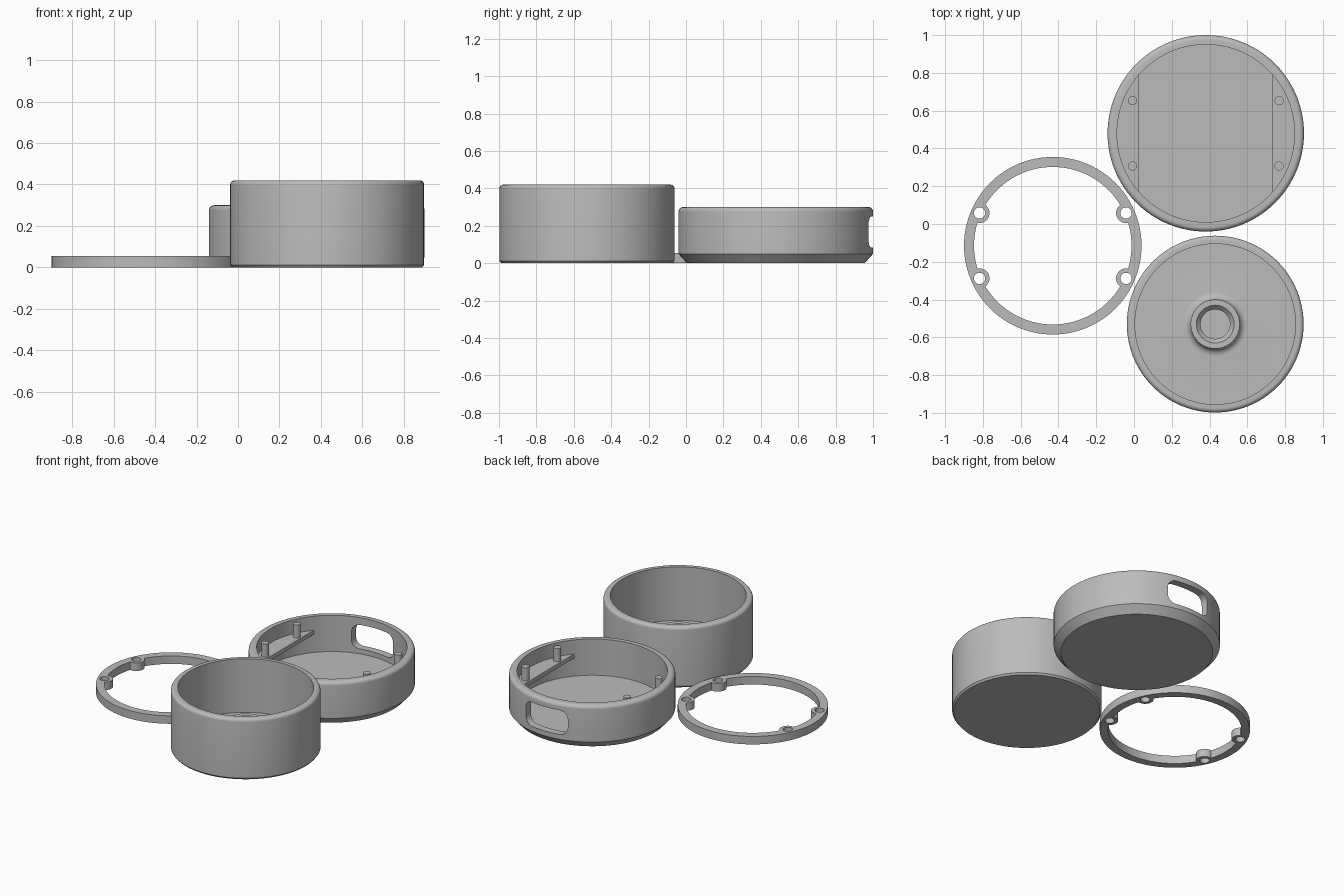
import bpy, bmesh, math
from mathutils import Matrix, Vector

if "Cube" in bpy.data.objects:
    bpy.data.objects.remove(bpy.data.objects["Cube"])

SEG = 96
grey = bpy.data.materials.new("plain grey")
grey.diffuse_color = (0.5, 0.5, 0.5, 1)
grey.use_nodes = True
grey.node_tree.nodes["Principled BSDF"].inputs["Base Color"].default_value = grey.diffuse_color


def make(name, bm, loc):
    bmesh.ops.recalc_face_normals(bm, faces=bm.faces)
    me = bpy.data.meshes.new(name)
    bm.to_mesh(me)
    bm.free()
    me.materials.append(grey)
    ob = bpy.data.objects.new(name, me)
    ob.location = loc
    bpy.context.collection.objects.link(ob)
    return ob


def lathe(name, profile, loc):
    """Revolve an (r, z) profile that starts and ends on the axis."""
    bm = bmesh.new()
    rings = []
    for r, z in profile:
        n = SEG if r else 1
        rings.append([bm.verts.new((r * math.cos(2 * math.pi * i / n),
                                    r * math.sin(2 * math.pi * i / n), z)) for i in range(n)])
    for a, b in zip(rings, rings[1:]):
        for i in range(SEG):
            j = (i + 1) % SEG
            quad = [a[i % len(a)], a[j % len(a)], b[j % len(b)], b[i % len(b)]]
            bm.faces.new(list(dict.fromkeys(quad)))
    return make(name, bm, loc)


def prism(name, pts, z0, z1, loc, rot=None):
    """Extrude a flat outline from z0 to z1, optionally turned."""
    bm = bmesh.new()
    f = bm.faces.new([bm.verts.new((x, y, z0)) for x, y in pts])
    ext = bmesh.ops.extrude_face_region(bm, geom=[f])
    bmesh.ops.translate(bm, vec=(0, 0, z1 - z0),
                        verts=[v for v in ext["geom"] if isinstance(v, bmesh.types.BMVert)])
    if rot:
        bm.transform(rot)
    return make(name, bm, loc)


def arc(cx, cy, r, a0, a1, n):
    return [(cx + r * math.cos(math.radians(a0 + (a1 - a0) * i / n)),
             cy + r * math.sin(math.radians(a0 + (a1 - a0) * i / n))) for i in range(n + 1)]


def disc(name, r, z0, z1, loc, n=32):
    return prism(name, arc(0, 0, r, 0, 360, n)[:-1], z0, z1, loc)


def cut(ob, tool):
    m = ob.modifiers.new("cut", "BOOLEAN")
    m.operation, m.solver, m.object = "DIFFERENCE", "EXACT", tool
    bpy.context.view_layer.objects.active = ob
    bpy.ops.object.modifier_apply(modifier=m.name)
    bpy.data.objects.remove(tool)


def smooth(ob):
    bpy.ops.object.select_all(action="DESELECT")
    ob.select_set(True)
    bpy.context.view_layer.objects.active = ob
    bpy.ops.object.shade_smooth_by_angle(angle=math.radians(30))


corners = [(sx * 0.388, sy * 0.173) for sx in (-1, 1) for sy in (-1, 1)]

# Shallow cup: chamfered foot, rounded rim, flat floor
base = Vector((0.38, 0.48, 0))
shallow = lathe("shallow_cup", [(0, 0), (0.475, 0), (0.52, 0.05)]
                + arc(0.495, 0.275, 0.025, 0, 90, 6)
                + [(0.47, 0.30), (0.47, 0.05), (0, 0.05)], base)

# Rounded slot through the back wall
w, z0, z1, r = 0.16, 0.083, 0.25, 0.055
outline = (arc(w - r, z1 - r, r, 0, 90, 8) + arc(r - w, z1 - r, r, 90, 180, 8)
           + arc(r - w, z0 + r, r, 180, 270, 8) + arc(w - r, z0 + r, r, 270, 360, 8))
cut(shallow, prism("slot", outline, -0.6, -0.35, base, Matrix.Rotation(math.pi / 2, 4, "X")))
smooth(shallow)

# Side ledges with four pegs
half = math.degrees(math.acos(0.354 / 0.475))
for name, a in (("right_ledge", 0), ("left_ledge", 180)):
    prism(name, arc(0, 0, 0.475, a - half, a + half, 24), 0.175, 0.203, base)
for x, y in corners:
    smooth(disc("peg", 0.024, 0.19, 0.293, base + Vector((x, y, 0))))

# Deep cup with a hollow flared boss on its floor
smooth(lathe("deep_cup", [(0, 0), (0.458, 0), (0.468, 0.012)]
             + arc(0.446, 0.398, 0.022, 0, 90, 6)
             + [(0.425, 0.42), (0.425, 0.05)]
             + arc(0.17, 0.09, 0.04, 270, 180, 8)
             + [(0.13, 0.18), (0.10, 0.18), (0.078, 0.155), (0.078, 0.05), (0, 0.05)],
             (0.43, -0.53, 0)))

# Flat ring: the opening leaves four lugs, then each lug is drilled
mid = Vector((-0.43, -0.115, 0))
ring = disc("ring", 0.47, 0, 0.055, mid, SEG)
opening = disc("opening", 0.417, -0.1, 0.2, mid, SEG)
for x, y in corners:
    cut(opening, disc("lug", 0.053, -0.2, 0.3, mid + Vector((x, y, 0))))
cut(ring, opening)
for x, y in corners:
    cut(ring, disc("hole", 0.03, -0.1, 0.2, mid + Vector((x, y, 0))))
smooth(ring)
